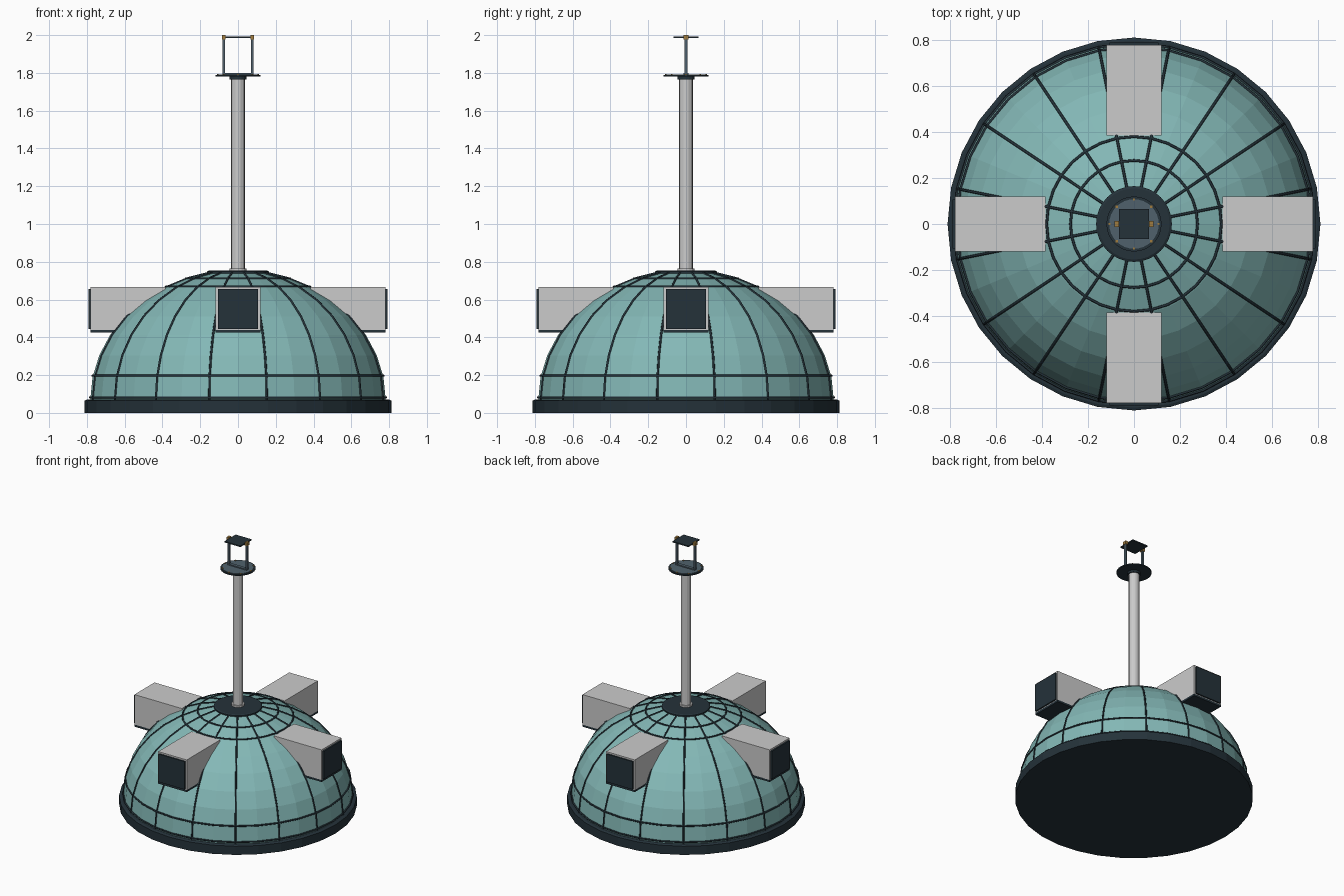
import bpy, bmesh, math
from mathutils import Vector, Matrix

if "Cube" in bpy.data.objects:
    bpy.data.objects.remove(bpy.data.objects["Cube"])

SIDES = 32
Z0, RAD, HGT = 0.07, 0.782, 0.685


def material(name, rgb):
    m = bpy.data.materials.new(name)
    m.diffuse_color = (*rgb, 1)
    m.use_nodes = True
    m.node_tree.nodes["Principled BSDF"].inputs["Base Color"].default_value = m.diffuse_color
    return m


TEAL = material("teal_glass", (0.23, 0.48, 0.47))
DARK = material("dark_metal", (0.018, 0.032, 0.042))
BLUE = material("blue_grey_metal", (0.08, 0.12, 0.15))
BRASS = material("brass", (0.35, 0.2, 0.05))


def finish(name, bm, mat):
    bmesh.ops.recalc_face_normals(bm, faces=bm.faces)
    me = bpy.data.meshes.new(name)
    bm.to_mesh(me)
    bm.free()
    if mat:
        me.materials.append(mat)
    ob = bpy.data.objects.new(name, me)
    bpy.context.collection.objects.link(ob)
    return ob


def lathe(name, profile, mat, n=SIDES):
    """Revolve (radius, z) points around z; capped at both ends."""
    bm = bmesh.new()
    rings = [[bm.verts.new((r * math.cos(math.tau * i / n), r * math.sin(math.tau * i / n), z))
              for i in range(n)] for r, z in profile]
    for a, b in zip(rings, rings[1:]):
        for i in range(n):
            j = (i + 1) % n
            bm.faces.new((a[i], a[j], b[j], b[i]))
    bm.faces.new(rings[0])
    bm.faces.new(rings[-1])
    return finish(name, bm, mat)


def box(name, lo, hi, mat, angle=0):
    bm = bmesh.new()
    lo, hi = Vector(lo), Vector(hi)
    size = hi - lo
    bmesh.ops.create_cube(bm, size=1, matrix=Matrix.Rotation(angle, 4, 'Z')
                          @ Matrix.Translation((lo + hi) / 2) @ Matrix.Diagonal((*size, 1)))
    return finish(name, bm, mat)


def tube(name, points, mat, radius, closed=False):
    """Thin bar following a path."""
    cu = bpy.data.curves.new(name, 'CURVE')
    cu.dimensions = '3D'
    cu.bevel_depth = radius
    cu.bevel_resolution = 1
    sp = cu.splines.new('POLY')
    sp.points.add(len(points) - 1)
    for p, co in zip(sp.points, points):
        p.co = (*co, 1)
    sp.use_cyclic_u = closed
    tmp = bpy.data.objects.new(name + "_path", cu)
    bpy.context.collection.objects.link(tmp)
    bpy.context.view_layer.update()
    me = bpy.data.meshes.new_from_object(tmp.evaluated_get(bpy.context.evaluated_depsgraph_get()))
    bpy.data.objects.remove(tmp)
    me.materials.clear()
    me.materials.append(mat)
    ob = bpy.data.objects.new(name, me)
    bpy.context.collection.objects.link(ob)


def dome_point(t, off=0.0):
    return (RAD + off) * math.cos(t), Z0 + (HGT + off) * math.sin(t)


def polar(r, a, z):
    return (r * math.cos(a), r * math.sin(a), z)


# Base plinth and dome shell
lathe("base_plinth", [(0.812, 0), (0.812, 0.065), (0.80, 0.07)], DARK)
lats = [math.radians(a) for a in (0, 10, 20, 30, 40, 50, 60, 70, 79)]
lathe("dome", [dome_point(t) for t in lats], TEAL)

# Meridian ribs and ring bars
for k in range(16):
    a = math.tau * (k + 0.5) / 16
    path = [polar(r, a, z) for r, z in (dome_point(t, 0.001) for t in lats)]
    tube(f"dome_rib_{k}", path, DARK, 0.006)
for k, z in enumerate((0.082, 0.197, 0.669, 0.711)):
    r = dome_point(math.asin((z - Z0) / HGT), 0.002)[0]
    tube(f"dome_ring_{k}", [polar(r, math.tau * i / SIDES, z) for i in range(SIDES)],
         DARK, 0.006, True)

# Hub and mast
lathe("dome_hub", [(0.165, 0.725), (0.165, 0.748), (0.155, 0.753)], DARK)
lathe("mast", [(0.036, 0.75), (0.036, 1.78)], None, 16)
lathe("mast_foot", [(0.045, 0.75), (0.045, 0.765)], None, 16)
lathe("mast_collar", [(0.045, 1.765), (0.045, 1.782)], DARK, 16)

# Dormers on four sides
for k in range(4):
    a = k * math.pi / 2
    rot = Matrix.Rotation(a, 3, 'Z')
    side = [(0.385, 0.667), (0.78, 0.667), (0.78, 0.44), (0.62, 0.44), (0.385, 0.59)]
    bm = bmesh.new()
    l, r = [[bm.verts.new(rot @ Vector((x, -d, z))) for d, z in side] for x in (-0.119, 0.119)]
    bm.faces.new(l)
    bm.faces.new(r)
    for i in range(5):
        j = (i + 1) % 5
        bm.faces.new((l[i], l[j], r[j], r[i]))
    finish(f"dormer_{k}", bm, None)
    box(f"dormer_sill_{k}", (-0.119, -0.78, 0.425), (0.119, -0.62, 0.441), DARK, a)
    box(f"dormer_panel_{k}", (-0.107, -0.791, 0.445), (0.107, -0.775, 0.655), DARK, a)

# Top platform with bolts
lathe("platform", [(0.12, 1.78), (0.12, 1.788)], DARK)
lathe("platform_top", [(0.108, 1.786), (0.108, 1.791)], BLUE)
for k in range(8):
    x, y, z = polar(0.107, math.tau * k / 8, 1.791)
    box(f"platform_bolt_{k}", (x - 0.005, y - 0.005, z - 0.004), (x + 0.005, y + 0.005, z + 0.003), BRASS)

# Tilting plate on two posts
box("yoke_bar", (-0.08, -0.012, 1.789), (0.08, 0.012, 1.799), BLUE)
for s, name in ((-1, "left"), (1, "right")):
    x = s * 0.075
    box(f"{name}_post", (x - 0.006, -0.009, 1.789), (x + 0.006, 0.009, 1.98), BLUE)
    box(f"{name}_pivot", (x - 0.01, -0.013, 1.976), (x + 0.01, 0.013, 2.0), BRASS)
box("top_plate", (-0.066, -0.066, 1.984), (0.066, 0.066, 1.993), DARK)
